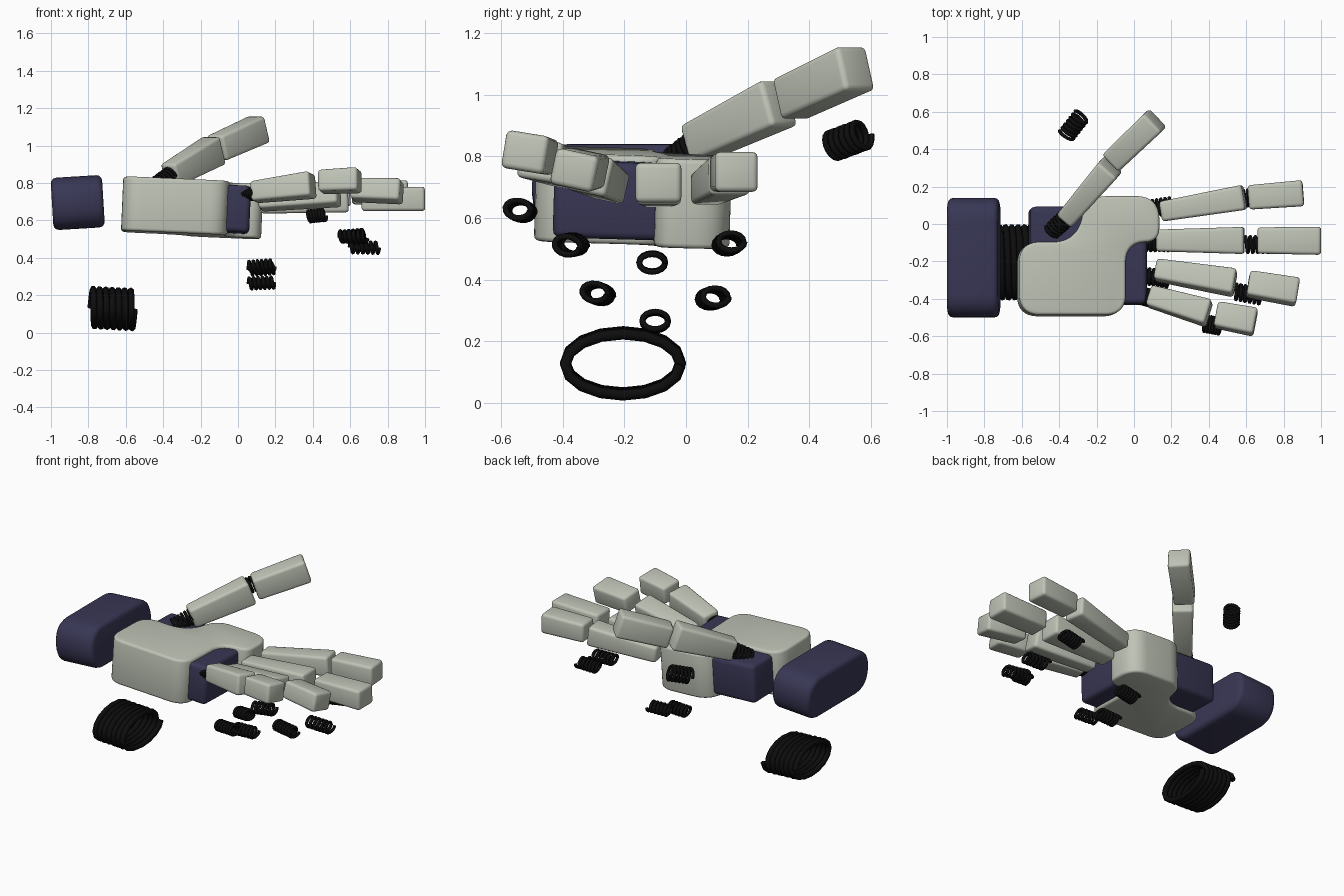
import bpy, bmesh, math
from mathutils import Vector, Matrix

cube = bpy.data.objects.get("Cube")
if cube:
    bpy.data.objects.remove(cube, do_unlink=True)


def material(name, rgb):
    m = bpy.data.materials.new(name)
    m.use_nodes = True
    m.diffuse_color = (*rgb, 1)
    m.node_tree.nodes["Principled BSDF"].inputs["Base Color"].default_value = (*rgb, 1)
    return m


GREY = material("pale_grey", (0.52, 0.55, 0.47))
BLUE = material("dark_blue", (0.04, 0.038, 0.09))
BLACK = material("black_rubber", (0.004, 0.004, 0.004))


def finish(name, bm, matrix, mat, bevel):
    """Turn a bmesh into a bevelled, softly shaded object."""
    bmesh.ops.recalc_face_normals(bm, faces=bm.faces)
    mesh = bpy.data.meshes.new(name)
    bm.to_mesh(mesh)
    bm.free()
    mesh.materials.append(mat)
    ob = bpy.data.objects.new(name, mesh)
    bpy.context.collection.objects.link(ob)
    ob.matrix_world = matrix
    bpy.ops.object.select_all(action='DESELECT')
    ob.select_set(True)
    bpy.context.view_layer.objects.active = ob
    mod = ob.modifiers.new("soft_edges", 'BEVEL')
    mod.width, mod.segments, mod.limit_method = bevel, 3, 'ANGLE'
    mod.angle_limit = math.radians(40)
    bpy.ops.object.modifier_apply(modifier=mod.name)
    bpy.ops.object.shade_smooth_by_angle(angle=math.radians(35))
    return ob


def rounded(corners, steps=8):
    """Fillet a polygon given as (x, y, radius) corners."""
    out = []
    for i, (x, y, r) in enumerate(corners):
        p = Vector((x, y))
        a = p + (Vector(corners[i - 1][:2]) - p).normalized() * r
        b = p + (Vector(corners[(i + 1) % len(corners)][:2]) - p).normalized() * r
        mid = p.lerp((a + b) / 2, 0.12)
        for k in range(steps + 1):
            t = k / steps
            out.append(a * (1 - t) ** 2 + mid * 2 * t * (1 - t) + b * t * t)
    return out


def prism(name, outline, depth, matrix, mat, bevel):
    bm = bmesh.new()
    face = bm.faces.new([bm.verts.new((p.x, p.y, -depth / 2)) for p in outline])
    top = bmesh.ops.extrude_face_region(bm, geom=[face])
    bmesh.ops.translate(bm, vec=(0, 0, depth),
                        verts=[v for v in top["geom"] if isinstance(v, bmesh.types.BMVert)])
    return finish(name, bm, matrix, mat, bevel)


def frame(start, end, roll=0):
    """Matrix at the midpoint with local x along the segment."""
    a, b = Vector(start), Vector(end)
    rot = (b - a).to_track_quat('X', 'Z').to_matrix().to_4x4()
    return (Matrix.Translation((a + b) / 2) @ rot @ Matrix.Rotation(math.radians(roll), 4, 'X'),
            (b - a).length)


def phalanx(name, start, end, width, height, taper, roll=0):
    """Box segment, narrower at its root by the taper factor."""
    matrix, length = frame(start, end, roll)
    bm = bmesh.new()
    bmesh.ops.create_cube(bm, size=1)
    for v in bm.verts:
        s = taper if v.co.x < 0 else 1
        v.co = Vector((v.co.x * length, v.co.y * width * s, v.co.z * height * s))
    finish(name, bm, matrix, GREY, 0.018)


def spring(name, start, end, ry=0.052, rz=0.039, wire=0.01, turns=6, roll=0):
    """Coiled wire of elliptical section."""
    matrix, length = frame(start, end, roll)
    curve = bpy.data.curves.new(name, 'CURVE')
    curve.dimensions = '3D'
    curve.bevel_depth, curve.bevel_resolution, curve.use_fill_caps = wire, 1, True
    n = turns * 16
    line = curve.splines.new('POLY')
    line.points.add(n)
    for i, p in enumerate(line.points):
        a = i * math.tau / 16
        p.co = ((i / n - 0.5) * (length - 2 * wire),
                (ry - wire) * math.cos(a), (rz - wire) * math.sin(a), 1)
    tmp = bpy.data.objects.new(name + "_path", curve)
    bpy.context.collection.objects.link(tmp)
    bpy.context.view_layer.update()
    mesh = bpy.data.meshes.new_from_object(tmp.evaluated_get(bpy.context.evaluated_depsgraph_get()))
    bpy.data.objects.remove(tmp, do_unlink=True)
    mesh.materials.clear()
    mesh.materials.append(BLACK)
    ob = bpy.data.objects.new(name, mesh)
    bpy.context.collection.objects.link(ob)
    ob.matrix_world = matrix


# Palm shell and the core that shows at its two notches
pivot = Vector((-0.25, -0.17, 0.667))
tilt = (Matrix.Translation(pivot) @ Matrix.Rotation(math.radians(2.5), 4, 'Y')
        @ Matrix.Rotation(math.radians(-1.6), 4, 'X') @ Matrix.Translation((0.25, 0.17, 0)))
palm = rounded([(-0.62, -0.49, 0.1), (-0.05, -0.49, 0.1), (-0.05, -0.1, 0.1), (0.13, -0.1, 0.07),
                (0.13, 0.145, 0.11), (-0.26, 0.145, 0.1), (-0.31, -0.1, 0.12), (-0.62, -0.1, 0.1)])
prism("palm_shell", palm, 0.29, tilt, GREY, 0.016)
core = rounded([(-0.56, -0.43, 0.03), (0.065, -0.43, 0.03), (0.065, 0.09, 0.03), (-0.56, 0.09, 0.03)], 3)
prism("palm_core", core, 0.25, tilt, BLUE, 0.025)

# Wrist cuff, a rounded section extruded along x
axes = Matrix(((0, 0, 1, 0), (1, 0, 0, 0), (0, 1, 0, 0), (0, 0, 0, 1)))
cuff = rounded([(-0.32, -0.14, 0.125), (0.32, -0.14, 0.125), (0.32, 0.14, 0.125), (-0.32, 0.14, 0.125)])
prism("wrist_cuff", cuff, 0.275, Matrix.Translation((-0.857, -0.18, 0.695))
      @ Matrix.Rotation(math.radians(-3.5), 4, 'Y') @ axes, BLUE, 0.03)
spring("wrist_spring", (-0.805, -0.205, 0.135), (-0.535, -0.205, 0.122), 0.205, 0.117, 0.018, 7)

# Fingers: start, end, width, height, roll for the lower and upper segments
fingers = {
    "index": (((0.145, 0.067, 0.695), (0.59, 0.143, 0.74), 0.135, 0.13, 0),
              ((0.612, 0.142, 0.745), (0.905, 0.165, 0.75), 0.14, 0.13, 0)),
    "middle": (((0.12, -0.088, 0.69), (0.59, -0.088, 0.71), 0.145, 0.135, 0),
               ((0.66, -0.088, 0.71), (1.0, -0.09, 0.715), 0.15, 0.13, 0)),
    "ring": (((0.115, -0.245, 0.705), (0.54, -0.315, 0.745), 0.14, 0.13, -12),
             ((0.61, -0.32, 0.762), (0.875, -0.365, 0.755), 0.145, 0.12, -12)),
    "little": (((0.08, -0.385, 0.75), (0.4, -0.478, 0.79), 0.14, 0.135, -9),
               ((0.438, -0.485, 0.805), (0.65, -0.525, 0.815), 0.145, 0.125, -9)),
    "thumb": (((-0.365, 0.025, 0.84), (-0.125, 0.305, 0.975), 0.13, 0.16, 0),
              ((-0.115, 0.335, 0.985), (0.115, 0.555, 1.088), 0.135, 0.15, 0)),
}
for name, (lower, upper) in fingers.items():
    for part, (a, b, w, h, roll), taper in (("lower", lower, 0.8), ("upper", upper, 0.93)):
        phalanx(f"{name}_{part}_segment", a, b, w, h, taper, roll)

# Joint springs: start, end, roll
springs = {
    "index_lower": ((0.05, 0.075, 0.335), (0.205, 0.1, 0.345), 0),
    "index_upper": ((0.535, 0.13, 0.51), (0.69, 0.15, 0.525), 0),
    "middle_lower": ((0.045, -0.1, 0.262), (0.205, -0.1, 0.268), 0),
    "middle_upper": ((0.585, -0.11, 0.457), (0.765, -0.11, 0.453), 0),
    "ring_lower": ((0.045, -0.275, 0.35), (0.2, -0.3, 0.36), -12),
    "ring_upper": ((0.53, -0.36, 0.515), (0.695, -0.39, 0.51), -12),
    "little_lower": ((0.01, -0.375, 0.735), (0.1, -0.4, 0.745), -9),
    "little_upper": ((0.365, -0.53, 0.62), (0.475, -0.55, 0.63), -9),
    "thumb_lower": ((-0.445, -0.045, 0.775), (-0.345, 0.05, 0.85), 0),
    "thumb_upper": ((-0.37, 0.465, 0.83), (-0.275, 0.585, 0.875), 0),
}
for name, (a, b, roll) in springs.items():
    r = 0.055 if "thumb" in name else 0.039
    spring(f"{name}_spring", a, b, rz=r, roll=roll)
